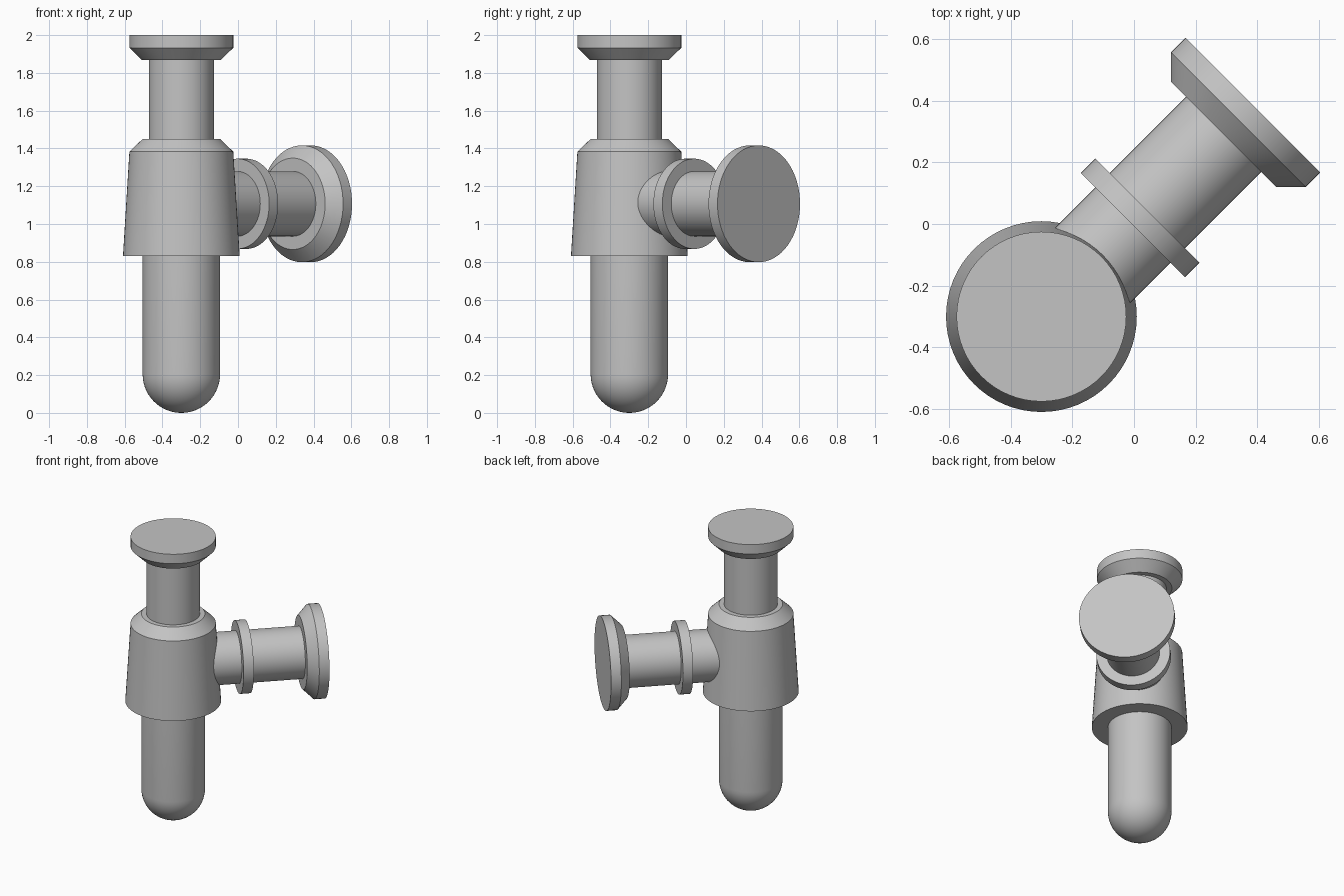
import bpy
import math
from mathutils import Matrix, Vector

cube = bpy.data.objects.get("Cube")
if cube:
    bpy.data.objects.remove(cube, do_unlink=True)

# One plain grey for every part
grey = bpy.data.materials.new("plain grey")
grey.use_nodes = True
COLOUR = (0.55, 0.55, 0.55, 1)
grey.diffuse_color = COLOUR
grey.node_tree.nodes["Principled BSDF"].inputs["Base Color"].default_value = COLOUR

SIDES = 64
AXIS = Vector((-0.3, -0.3, 0))
UPRIGHT = Matrix.Translation(AXIS)
BRANCH = (Matrix.Translation(AXIS + Vector((0, 0, 1.107)))
          @ Matrix.Rotation(math.radians(45), 4, "Z")
          @ Matrix.Rotation(math.radians(90), 4, "Y"))


def lathe(name, profile, placement):
    """Closed solid turned from (radius, height) points, low to high."""
    verts, faces = [], []
    for radius, height in profile:
        for i in range(SIDES):
            a = math.tau * i / SIDES
            verts.append((radius * math.cos(a), radius * math.sin(a), height))
    for row in range(len(profile) - 1):
        for i in range(SIDES):
            a, b = row * SIDES + i, row * SIDES + (i + 1) % SIDES
            faces.append((a, b, b + SIDES, a + SIDES))
    faces.append(tuple(reversed(range(SIDES))))
    faces.append(tuple(range(len(verts) - SIDES, len(verts))))
    mesh = bpy.data.meshes.new(name)
    mesh.from_pydata(verts, [], faces)
    mesh.materials.append(grey)
    obj = bpy.data.objects.new(name, mesh)
    bpy.context.collection.objects.link(obj)
    obj.matrix_world = placement
    bpy.ops.object.select_all(action="DESELECT")
    obj.select_set(True)
    bpy.context.view_layer.objects.active = obj
    bpy.ops.object.shade_smooth_by_angle(angle=math.radians(30))
    return obj


# Round-bottomed cup
R = 0.205
dome = [(R * math.sin(a), R - R * math.cos(a))
        for a in (math.radians(3 + 87 * k / 14) for k in range(15))]
lathe("cup", dome + [(R, 0.85)], UPRIGHT)

# Tapered body with chamfered shoulder
lathe("body", [(0.309, 0.83), (0.275, 1.383), (0.205, 1.45)], UPRIGHT)

# Inlet pipe and its coupling nut
lathe("inlet_pipe", [(0.172, 1.4), (0.172, 1.9)], UPRIGHT)
lathe("inlet_nut", [(0.208, 1.867), (0.275, 1.933), (0.275, 2.0)], UPRIGHT)

# Side outlet pipe, collar and wall flange
lathe("outlet_pipe", [(0.172, 0.1), (0.172, 0.86)], BRANCH)
lathe("outlet_collar", [(0.239, 0.419), (0.239, 0.486)], BRANCH)
lathe("wall_flange", [(0.242, 0.835), (0.309, 0.902), (0.309, 0.969)], BRANCH)
